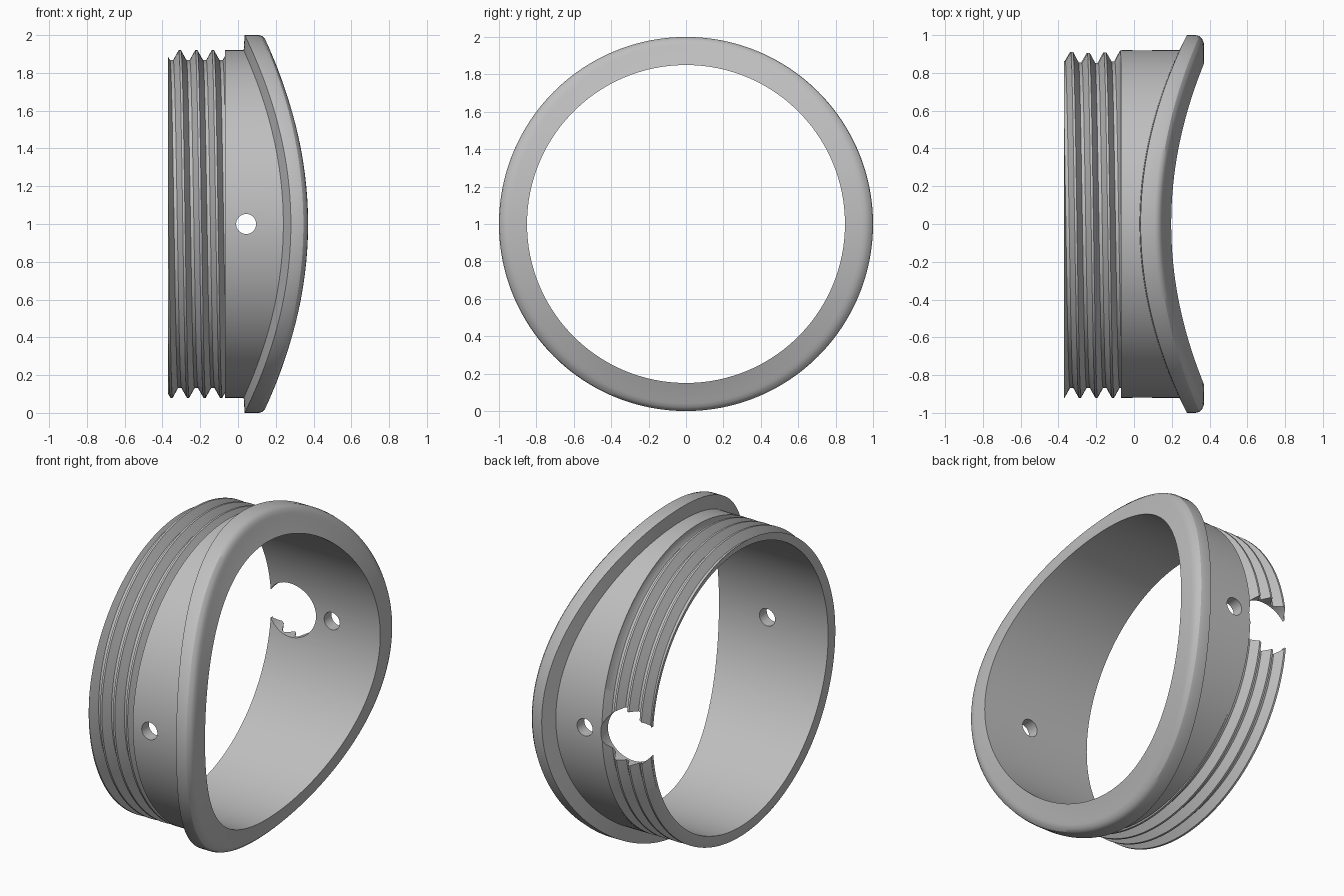
import bpy, bmesh
from math import sin, cos, pi, tau

cube = bpy.data.objects.get("Cube")
if cube:
    bpy.data.objects.remove(cube, do_unlink=True)

SEG = 192
END, SHOULDER = -0.37, -0.07        # threaded section along x
BORE, ROOT, CREST = 0.85, 0.868, 0.92
PITCH, START = 0.0875, -0.33

grey = bpy.data.materials.new("grey")
grey.use_nodes = True
colour = (0.52, 0.52, 0.52, 1)
grey.diffuse_color = colour
grey.node_tree.nodes["Principled BSDF"].inputs["Base Color"].default_value = colour


def thread_radius(x, turn):
    """Radius of the helical V thread at x, after a fraction of a turn."""
    d = abs(((x - START) / PITCH - turn + 0.5) % 1 - 0.5)
    t = min(max((d - 0.07) / 0.33, 0), 1)
    return CREST + (ROOT - CREST) * t


# Saddle-shaped flange: radius, x at the top, x at the sides
FLANGE = [
    (CREST, 0.03, 0.24), (1.0, 0.035, 0.28), (1.0, 0.11, 0.325),
    (0.995, 0.128, 0.346), (0.98, 0.143, 0.361), (0.96, 0.152, 0.369),
    (0.94, 0.158, 0.371), (BORE, 0.197, 0.371),
]


def section(turn):
    """Closed (x, radius) cross-section of the ring at one angle."""
    pts = [(END, thread_radius(END, turn))]
    for n in range(-3, 6):
        for t in (-0.4, -0.07, 0.07, 0.4):
            x = START + PITCH * (n + t + turn)
            x = min(max(x, END), SHOULDER)
            pts.append((x, thread_radius(x, turn)))
    pts += [(SHOULDER, thread_radius(SHOULDER, turn)), (SHOULDER, CREST)]
    side = cos(turn * tau) ** 2
    pts += [(top + (edge - top) * side, r) for r, top, edge in FLANGE]
    pts.append((END, BORE))
    return pts


# Threaded ring with flange
bm = bmesh.new()
rows = []
for i in range(SEG + 1):
    a = tau * i / SEG
    rows.append([bm.verts.new((x, r * cos(a), 1 + r * sin(a)))
                 for x, r in section(i / SEG)])
for a, b in zip(rows, rows[1:]):
    for j in range(len(a)):
        k = (j + 1) % len(a)
        bm.faces.new((a[j], a[k], b[k], b[j]))
bmesh.ops.remove_doubles(bm, verts=bm.verts[:], dist=0.0001)
bmesh.ops.dissolve_degenerate(bm, edges=bm.edges[:], dist=0.00001)
bmesh.ops.recalc_face_normals(bm, faces=bm.faces[:])
mesh = bpy.data.meshes.new("threaded_ring")
bm.to_mesh(mesh)
bm.free()
mesh.materials.append(grey)
ring = bpy.data.objects.new("threaded_ring", mesh)
bpy.context.collection.objects.link(ring)


def drill(x, radius, y, depth):
    """Cut a round hole along y through the ring wall."""
    bpy.ops.mesh.primitive_cylinder_add(
        vertices=48, radius=radius, depth=depth,
        location=(x, y, 1), rotation=(pi / 2, 0, 0))
    cutter = bpy.context.object
    cutter.name = "hole_cutter"
    cutter.hide_render = True
    cutter.data.materials.append(grey)
    mod = ring.modifiers.new("hole", "BOOLEAN")
    mod.operation = "DIFFERENCE"
    mod.solver = "EXACT"
    mod.object = cutter
    bpy.ops.object.select_all(action="DESELECT")
    ring.select_set(True)
    bpy.context.view_layer.objects.active = ring
    bpy.ops.object.modifier_apply(modifier=mod.name)
    bpy.data.objects.remove(cutter, do_unlink=True)


# Pin holes through both walls, and the open notch at the back
drill(0.043, 0.053, 0, 2.4)
drill(-0.23, 0.165, 0.9, 0.6)

bpy.ops.object.shade_smooth_by_angle(angle=pi / 6)
